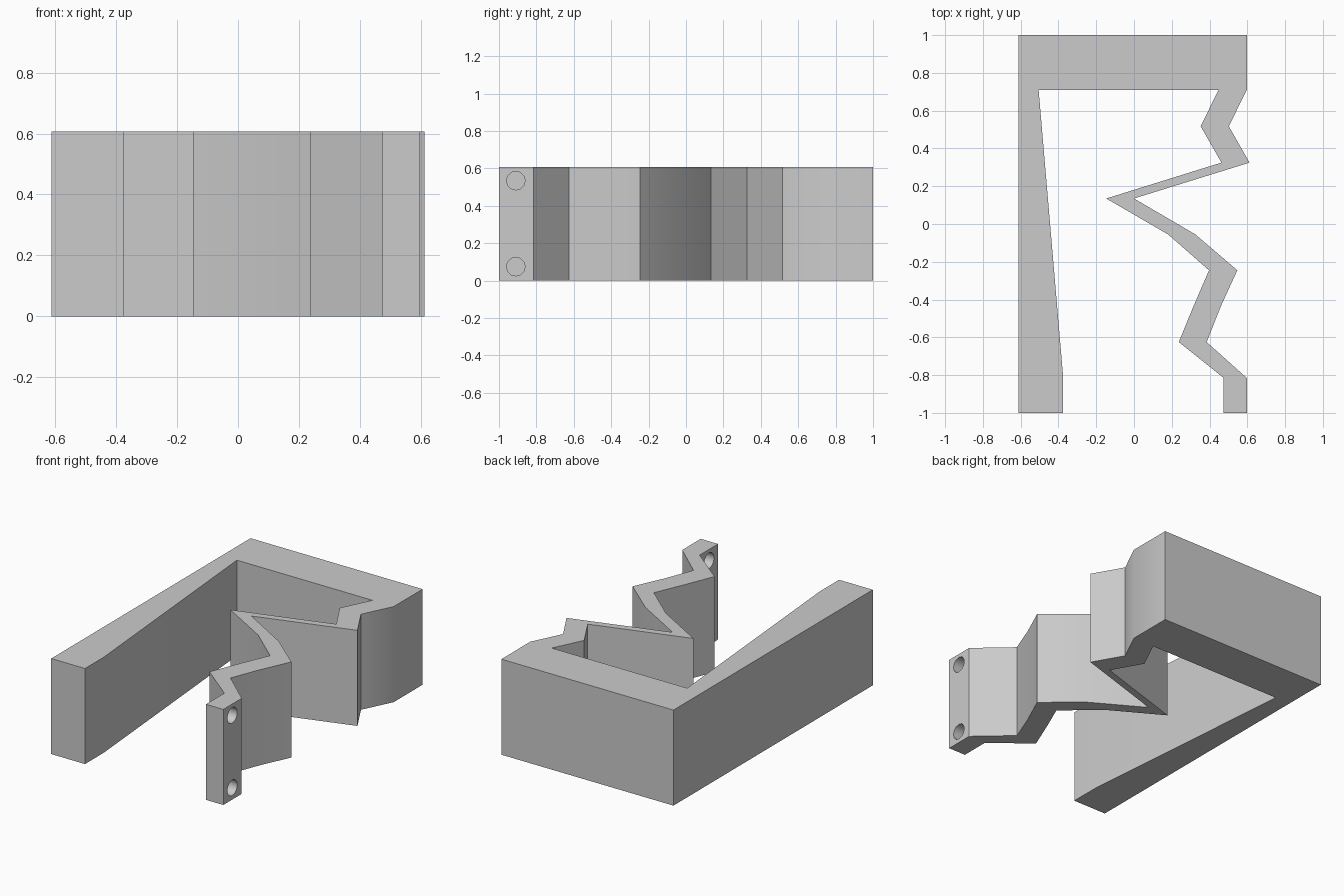
import bpy, bmesh, math
from mathutils import Matrix

if "Cube" in bpy.data.objects:
    bpy.data.objects.remove(bpy.data.objects["Cube"])

HEIGHT = 0.607

grey = bpy.data.materials.new("plain grey")
grey.diffuse_color = (0.6, 0.6, 0.6, 1)
grey.use_nodes = True
grey.node_tree.nodes["Principled BSDF"].inputs["Base Color"].default_value = grey.diffuse_color

# Plan outline: straight frame on the left and back, zigzag wall on the right
frame = [(-0.505, 0.71), (-0.375, -0.81), (-0.375, -1), (-0.612, -1), (-0.612, 1)]
zigzag_outer = [(0.597, 1), (0.597, 0.71), (0.502, 0.517), (0.612, 0.325), (0.0, 0.135),
                (0.325, -0.055), (0.547, -0.245), (0.46, -0.435), (0.385, -0.625),
                (0.597, -0.815), (0.597, -1)]
zigzag_inner = [(0.475, -1), (0.475, -0.815), (0.237, -0.625), (0.315, -0.435),
                (0.397, -0.245), (0.18, -0.055), (-0.147, 0.135), (0.463, 0.325),
                (0.353, 0.517), (0.447, 0.71)]


def finish(name, bm):
    bmesh.ops.recalc_face_normals(bm, faces=bm.faces[:])
    mesh = bpy.data.meshes.new(name)
    bm.to_mesh(mesh)
    bm.free()
    mesh.materials.append(grey)
    obj = bpy.data.objects.new(name, mesh)
    bpy.context.collection.objects.link(obj)
    return obj


# Extruded body
bm = bmesh.new()
base = bm.faces.new([bm.verts.new((x, y, 0)) for x, y in frame + zigzag_outer + zigzag_inner])
top = bmesh.ops.extrude_face_region(bm, geom=[base])["geom"]
bmesh.ops.translate(bm, vec=(0, 0, HEIGHT), verts=[v for v in top if isinstance(v, bmesh.types.BMVert)])
body = finish("bracket_body", bm)

# Two screw holes through the end tab
bm = bmesh.new()
for z in (0.075, 0.535):
    place = Matrix.Translation((0.535, -0.91, z)) @ Matrix.Rotation(math.pi / 2, 4, 'Y')
    bmesh.ops.create_cone(bm, cap_ends=True, segments=12, radius1=0.05, radius2=0.05,
                          depth=0.3, matrix=place)
cutter = finish("hole_cutter", bm)
cutter.hide_render = True
cutter.hide_set(True)

cut = body.modifiers.new("screw_holes", 'BOOLEAN')
cut.operation = 'DIFFERENCE'
cut.solver = 'EXACT'
cut.object = cutter
bpy.context.view_layer.objects.active = body
body.select_set(True)
bpy.ops.object.modifier_apply(modifier=cut.name)
bpy.data.objects.remove(cutter)

# Smooth the shallow bends, keep corners sharp
bpy.ops.object.shade_smooth_by_angle(angle=math.radians(31))
